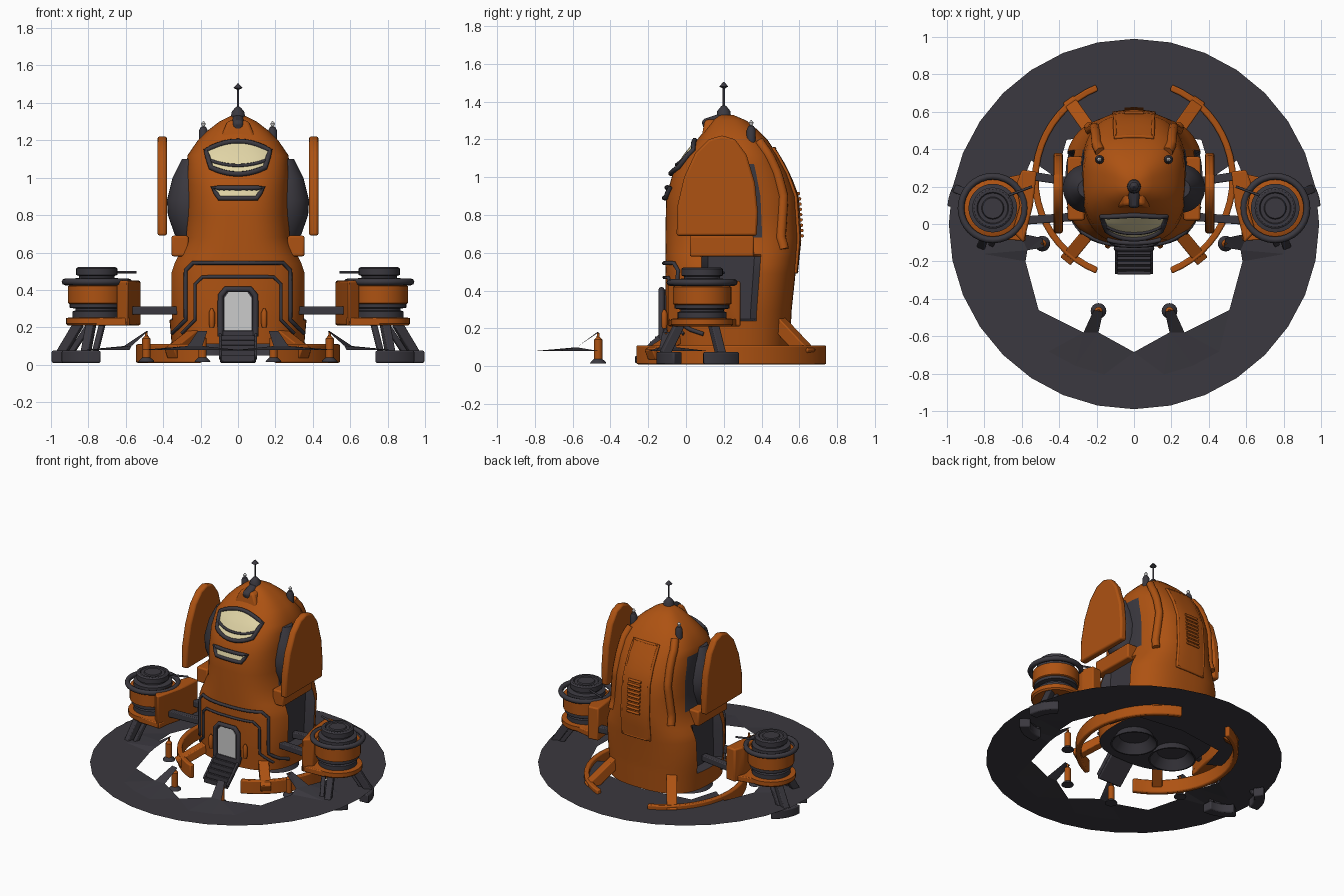
import bpy, bmesh, math
from mathutils import Vector

cube = bpy.data.objects.get("Cube")
if cube:
    bpy.data.objects.remove(cube)


def material(name, rgb):
    m = bpy.data.materials.new(name)
    m.use_nodes = True
    m.diffuse_color = (*rgb, 1)
    m.node_tree.nodes["Principled BSDF"].inputs["Base Color"].default_value = (*rgb, 1)
    return m


ORANGE = material("burnt_orange", (0.42, 0.085, 0.006))
DARK = material("charcoal", (0.043, 0.04, 0.05))
CREAM = material("window_cream", (0.75, 0.66, 0.38))
GREY = material("door_grey", (0.6, 0.6, 0.6))


def finish(name, bm, mats, bevel=0.0, smooth=True):
    bmesh.ops.recalc_face_normals(bm, faces=bm.faces)
    me = bpy.data.meshes.new(name)
    bm.to_mesh(me)
    bm.free()
    ob = bpy.data.objects.new(name, me)
    bpy.context.collection.objects.link(ob)
    for m in mats:
        me.materials.append(m)
    if bevel:
        mod = ob.modifiers.new("Bevel", 'BEVEL')
        mod.width, mod.segments, mod.limit_method = bevel, 2, 'ANGLE'
    bpy.ops.object.select_all(action='DESELECT')
    ob.select_set(True)
    bpy.context.view_layer.objects.active = ob
    if smooth:
        bpy.ops.object.shade_smooth_by_angle(angle=math.radians(35))
    return ob


def prism(name, pts, vec, mat, bevel=0.0):
    """Extrude a flat 3D outline along vec."""
    bm = bmesh.new()
    f = bm.faces.new([bm.verts.new(p) for p in pts])
    new = bmesh.ops.extrude_face_region(bm, geom=[f])["geom"]
    bmesh.ops.translate(bm, vec=vec, verts=[v for v in new if isinstance(v, bmesh.types.BMVert)])
    return finish(name, bm, [mat], bevel)


def sector(name, c, r0, r1, a0, a1, z0, z1, mat, bevel=0.008):
    angs = [math.radians(a0 + (a1 - a0) * i / 20) for i in range(21)]
    pts = [(c[0] + r1 * math.cos(a), c[1] + r1 * math.sin(a), z0) for a in angs]
    pts += [(c[0] + r0 * math.cos(a), c[1] + r0 * math.sin(a), z0) for a in reversed(angs)]
    return prism(name, pts, (0, 0, z1 - z0), mat, bevel)


def lathe(name, c, prof, mat, n=32):
    """Revolve (radius, z) pairs around a vertical axis at c."""
    bm = bmesh.new()
    rings = [[bm.verts.new((c[0] + r * math.cos(math.tau * i / n),
                            c[1] + r * math.sin(math.tau * i / n), z)) for i in range(n)]
             for r, z in prof]
    for a, b in zip(rings, rings[1:]):
        for i in range(n):
            bm.faces.new((a[i], a[(i + 1) % n], b[(i + 1) % n], b[i]))
    bm.faces.new(rings[0])
    bm.faces.new(rings[-1])
    return finish(name, bm, [mat])


def beam(name, p, q, w, h, mat, bevel=0.006):
    p, q = Vector(p), Vector(q)
    bm = bmesh.new()
    bmesh.ops.create_cube(bm, size=1)
    bmesh.ops.scale(bm, vec=(w, h, (q - p).length), verts=bm.verts)
    ob = finish(name, bm, [mat], bevel)
    ob.rotation_euler = (q - p).to_track_quat('Z', 'Y').to_euler()
    ob.location = (p + q) / 2
    return ob


def tube(name, pts, r, mat, cyclic=False):
    cu = bpy.data.curves.new(name, 'CURVE')
    cu.dimensions, cu.bevel_depth, cu.bevel_resolution, cu.use_fill_caps = '3D', r, 2, True
    sp = cu.splines.new('POLY')
    sp.points.add(len(pts) - 1)
    for v, p in zip(sp.points, pts):
        v.co = (*p, 1)
    sp.use_cyclic_u = cyclic
    cu.materials.append(mat)
    ob = bpy.data.objects.new(name, cu)
    bpy.context.collection.objects.link(ob)
    bpy.ops.object.select_all(action='DESELECT')
    ob.select_set(True)
    bpy.context.view_layer.objects.active = ob
    bpy.ops.object.convert(target='MESH')
    bpy.ops.object.shade_smooth_by_angle(angle=math.radians(50))


# Tower hull sections: height, half width, front y, back y
HULL = [(.11, .355, -.1, .55), (.3, .372, -.11, .56), (.49, .372, -.11, .58), (.54, .355, -.11, .585),
        (.68, .285, -.11, .6), (.9, .28, -.105, .585), (1.02, .28, -.07, .54), (1.12, .27, -.005, .485),
        (1.2, .215, .06, .43), (1.25, .165, .1, .38), (1.3, .1, .14, .32), (1.33, .04, .18, .25)]
POW = 2.7


def section(z):
    z = min(max(z, HULL[0][0]), HULL[-1][0])
    for a, b in zip(HULL, HULL[1:]):
        if z <= b[0]:
            t = (z - a[0]) / (b[0] - a[0])
            return [u + (v - u) * t for u, v in zip(a[1:], b[1:])]


def on_hull(x, z, off=0.0, side=-1):
    """Point on the front (-1) or back (1) hull surface."""
    hw, yf, yb = section(z)
    k = max(0, 1 - min(1, abs(x) / hw) ** POW) ** (1 / POW)
    return (x, (yf + yb) / 2 + side * ((yb - yf) / 2 * k + off), z)


def hull_path(pts, off, side=-1, cyclic=False):
    out = []
    for a, b in zip(pts, pts[1:] + (pts[:1] if cyclic else [])):
        n = max(1, int(math.dist(a, b) / .03))
        out += [on_hull(a[0] + (b[0] - a[0]) * i / n, a[1] + (b[1] - a[1]) * i / n, off, side) for i in range(n)]
    return out if cyclic else out + [on_hull(*pts[-1], off, side)]


def hull_plate(name, w0, w1, low, high, off, mat, side=-1):
    """Plate following the hull; half width goes w0 to w1, low/high give z from u in -1..1."""
    bm = bmesh.new()
    nx, nz = 12, 8
    g = [[bm.verts.new(on_hull(u * (w0 + (w1 - w0) * j / nz), low(u) + (high(u) - low(u)) * j / nz, off, side))
          for u in [2 * i / nx - 1 for i in range(nx + 1)]] for j in range(nz + 1)]
    for j in range(nz):
        for i in range(nx):
            bm.faces.new((g[j][i], g[j][i + 1], g[j + 1][i + 1], g[j + 1][i]))
    return finish(name, bm, [mat])


# Tower hull with recessed dark flanks
bm = bmesh.new()
levels = sorted({h[0] for h in HULL} | {.24, .25, .58, .59, .8, .96, 1.07})
N, rows = 64, []
for z in levels:
    hw, yf, yb = section(z)
    row = []
    for i in range(N):
        c, s = math.cos(math.tau * (i + .5) / N), math.sin(math.tau * (i + .5) / N)
        x, v = math.copysign(abs(c) ** (2 / POW), c) * hw, math.copysign(abs(s) ** (2 / POW), s)
        if abs(v) < .42 and .245 < z < .585:
            x = math.copysign(min(abs(x), .3), x)
        row.append(bm.verts.new((x, (yf + yb) / 2 + v * (yb - yf) / 2, z)))
    rows.append(row)
for k, (a, b) in enumerate(zip(rows, rows[1:])):
    hw, yf, yb = section(levels[k])
    for i in range(N):
        f = bm.faces.new((a[i], a[(i + 1) % N], b[(i + 1) % N], b[i]))
        v = (a[i].co.y + a[(i + 1) % N].co.y - yf - yb) / (yb - yf)
        z = (levels[k] + levels[k + 1]) / 2
        f.material_index = int(abs(v) < .42 and (.24 < z < .585 or .68 < z < 1.07))
bm.faces.new(rows[0]).material_index = 1
bm.faces.new(rows[-1])
finish("tower_hull", bm, [ORANGE, DARK])

# Upper and lower windows with dark frames
top = lambda u: 1.195 - .05 * u * u
bot = lambda u: 1.02 + .035 * u * u
US = [i / 5 - 1 for i in range(11)]
hull_plate("upper_window", .145, .172, bot, top, .008, CREAM)
tube("upper_window_frame", hull_path([(.145 * u, bot(u)) for u in US] + [(.172 * u, top(u)) for u in US[::-1]], .01, cyclic=True), .014, DARK, True)
tube("upper_window_bar", hull_path([(.155 * u, 1.065 + .03 * u * u) for u in US], .01), .009, DARK)
hull_plate("lower_window", .1, .135, lambda u: .89, lambda u: .945, .008, CREAM)
tube("lower_window_frame", hull_path([(-.1, .89), (.1, .89), (.135, .945), (-.135, .945)], .01, cyclic=True), .013, DARK, True)

# Entrance: arched trims, door, frame, lamps and stairs
for name, w, z, r in (("outer_trim", .28, .545, .011), ("inner_trim", .23, .47, .009)):
    half = [(w + .07, .17), (w, .24), (w, z - .04), (w - .04, z)]
    tube(name, hull_path([(-x, h) for x, h in half] + half[::-1], .006), r, DARK)
arch = [(.095, .15), (.095, .37), (.065, .405)]
arch = [(-x, z) for x, z in arch] + arch[::-1]
prism("door_surround", [(x, -.128, z) for x, z in arch], (0, .05, 0), DARK, .006)
prism("door", [(x * .76, -.132, .155 + (z - .15) * .92) for x, z in arch], (0, .006, 0), GREY)
tube("door_frame", [(x * .98, -.13, z) for x, z in arch], .016, DARK)
for i in range(6):
    y, z = -.13 - i * .026, .165 - i * .026
    beam("stair_tread", (-.09, y, z), (.09, y, z), .018, .036, DARK, .003)
beam("stair_base", (0, -.1, .16), (0, -.26, .015), .19, .02, DARK)
for s in (-1, 1):
    beam("stair_rail", (s * .095, -.1, .19), (s * .095, -.26, .035), .015, .03, DARK)
    lathe("door_lamp", (s * .14, -.115), [(.012, .2), (.016, .22), (.016, .28), (.006, .3)], ORANGE, 12)

# Back spine panel, vent slats and ridges
hull_plate("spine_panel", .11, .1, lambda u: .5, lambda u: 1.15, .012, ORANGE, 1)
tube("spine_panel_edge", hull_path([(-.11, .5), (.11, .5), (.1, 1.15), (-.1, 1.15)], .004, 1, True), .01, ORANGE, True)
for i in range(9):
    tube("vent_slat", hull_path([(-.05, .69 + i * .028), (.05, .69 + i * .028)], .016, 1), .009, ORANGE)

# Crown mast
prism("crown_hood", [(-.1, .08, 1.2), (.1, .08, 1.2), (.055, .1, 1.305), (-.055, .1, 1.305)], (0, .16, 0), ORANGE, .015)
beam("crown_ridge", (0, .09, 1.27), (0, .24, 1.32), .06, .07, DARK, .02)
lathe("mast", (0, .2), [(.04, 1.3), (.035, 1.35), (.015, 1.375), (.006, 1.38), (.006, 1.47), (.024, 1.48), (.002, 1.505)], DARK, 12)

# Ground apron: a thin sheet with a notched hole and raised tips
apron = [(0, -.685, .08), (.19, -.58, .1), (.165, -.47, .18), (.215, -.46, .18), (.27, -.58, .1),
         (.51, -.46, .08), (.58, -.2, .08), (.57, -.14, .1), (.48, -.125, .18), (.49, -.075, .18),
         (.61, -.05, .1), (.64, .12, .08), (.55, .34, .08), (.42, .25, .08), (.36, .45, .08), (0, .5, .08)]
apron += [(-x, y, z) for x, y, z in apron[-2:0:-1]]
bm = bmesh.new()
rings = [[bm.verts.new((r * math.sin(math.tau * i / 32), r * math.cos(math.tau * i / 32), .08)) for i in range(32)] for r in (.99, .82)]
inner = [bm.verts.new((x, y, .08)) for x, y, z in apron]
loops = [bm.edges.new((l[i], l[(i + 1) % len(l)])) for l in (rings[1], inner) for i in range(len(l))]
bmesh.ops.triangle_fill(bm, use_beauty=True, edges=loops, normal=(0, 0, 1))
for i in range(32):
    j = (i + 1) % 32
    bm.faces.new((rings[0][i], rings[0][j], rings[1][j], rings[1][i]))
for v, p in zip(inner, apron):
    v.co.z = p[2]
finish("ground_apron", bm, [DARK], smooth=False)

fin = [(-.05, .69), (-.045, .85), (-.01, 1.0), (.05, 1.13), (.12, 1.2), (.19, 1.222), (.26, 1.2),
       (.32, 1.12), (.365, .97), (.38, .82), (.375, .69)]
for s in (-1, 1):
    # Side fins and their dark mounts
    prism("side_fin", [(s * .38, y, z) for y, z in fin], (s * .05, 0, 0), ORANGE, .012)
    lathe("fin_mount", (s * .25, .19), [(.03, .62), (.09, .7), (.125, .8), (.13, .88), (.1, 1.0), (.05, 1.1)], DARK)
    beam("flank_pad", (s * .31, .19, .58), (s * .31, .19, .69), .09, .34, ORANGE, .01)
    # Back ridges and small antennas
    tube("back_ridge", hull_path([(s * .24, .62), (s * .21, .9), (s * .2, 1.13), (s * .18, 1.19)], .0, 1), .028, ORANGE)
    lathe("small_antenna", (s * .185, .345), [(.024, 1.17), (.024, 1.25), (.015, 1.27), (.006, 1.275)], DARK, 12)
    lathe("antenna_tip", (s * .185, .345), [(.004, 1.272), (.012, 1.285), (.012, 1.29), (.003, 1.302)], GREY, 12)
    # Thruster bells under the tower
    lathe("thruster", (s * .165, .2), [(.11, .13), (.16, .05), (.15, .05), (.1, .11)], DARK)
    # Curved base bumpers and struts
    a = 0 if s > 0 else 180
    sector("base_bumper", (0, .24), .51, .545, a - 68, a + 68, .01, .11, ORANGE)
    beam("front_strut", (s * .22, -.02, .17), (s * .36, -.19, .06), .07, .06, ORANGE)
    beam("rear_strut", (s * .22, .48, .24), (s * .34, .65, .06), .07, .07, ORANGE)
    # Bollards
    for x, y in ((.49, -.105), (.19, -.465)):
        lathe("bollard", (s * x, y), [(.022, .03), (.022, .14), (.008, .155), (.006, .175)], ORANGE, 16)
        lathe("bollard_foot", (s * x, y), [(.042, .015), (.04, .022), (.015, .045)], DARK, 16)
    # Side pods
    c = (s * .755, .085)
    lathe("pod_base", c, [(.155, .21), (.165, .22), (.165, .25), (.12, .255)], ORANGE)
    lathe("pod_neck", c, [(.13, .25), (.13, .285), (.115, .29), (.115, .3), (.145, .305), (.145, .33)], DARK)
    lathe("pod_drum", c, [(.145, .325), (.155, .33), (.155, .42), (.12, .435)], ORANGE)
    lathe("pod_cap", c, [(.13, .43), (.13, .46), (.095, .465), (.095, .475), (.11, .48), (.11, .515), (.1, .522),
                         (.085, .522), (.08, .515), (.06, .515), (.055, .522)], DARK)
    ring = [(c[0] + .17 * math.cos(t), c[1] + .17 * math.sin(t), .443) for t in [math.tau * i / 32 for i in range(32)]]
    tube("pod_ring", ring, .018, DARK, True)
    prism("pod_bracket", [(s * x, y, .21) for x, y in ((.59, -.1), (.54, .1), (.52, .28), (.6, .29), (.63, .21), (.61, .1), (.65, -.04))], (0, 0, .24), ORANGE, .01)
    prism("pod_shelf", [(s * x, y, .21) for x, y in ((.58, -.09), (.54, .28), (.72, .24), (.76, -.08))], (0, 0, .04), ORANGE, .006)
    for y0, y1 in ((.22, .26), (.04, .02)):
        beam("pod_arm", (s * .3, y0, .29), (s * .57, y1, .29), .045, .045, DARK)
    for n, (dx, dy, lo, hi) in enumerate(((.19, .1, 2, 55), (.06, -.2, -95, -38))):
        beam("pod_leg", (c[0] + s * dx * .5, c[1] + dy * .6, .22), (c[0] + s * dx, c[1] + dy, .06), .045, .05, DARK)
        beam("pod_leg_brace", (c[0] + s * (dx * .5 - .06), c[1] + dy * .6, .22), (c[0] + s * (dx - .05), c[1] + dy, .06), .03, .03, DARK)
        sector("pod_foot", c, .17, .242, lo if s > 0 else 180 - lo, hi if s > 0 else 180 - hi, .01, .075, DARK)
    tube("pod_rod", [(s * .545, .2, .495), (s * .68, .15, .495)], .007, DARK)
